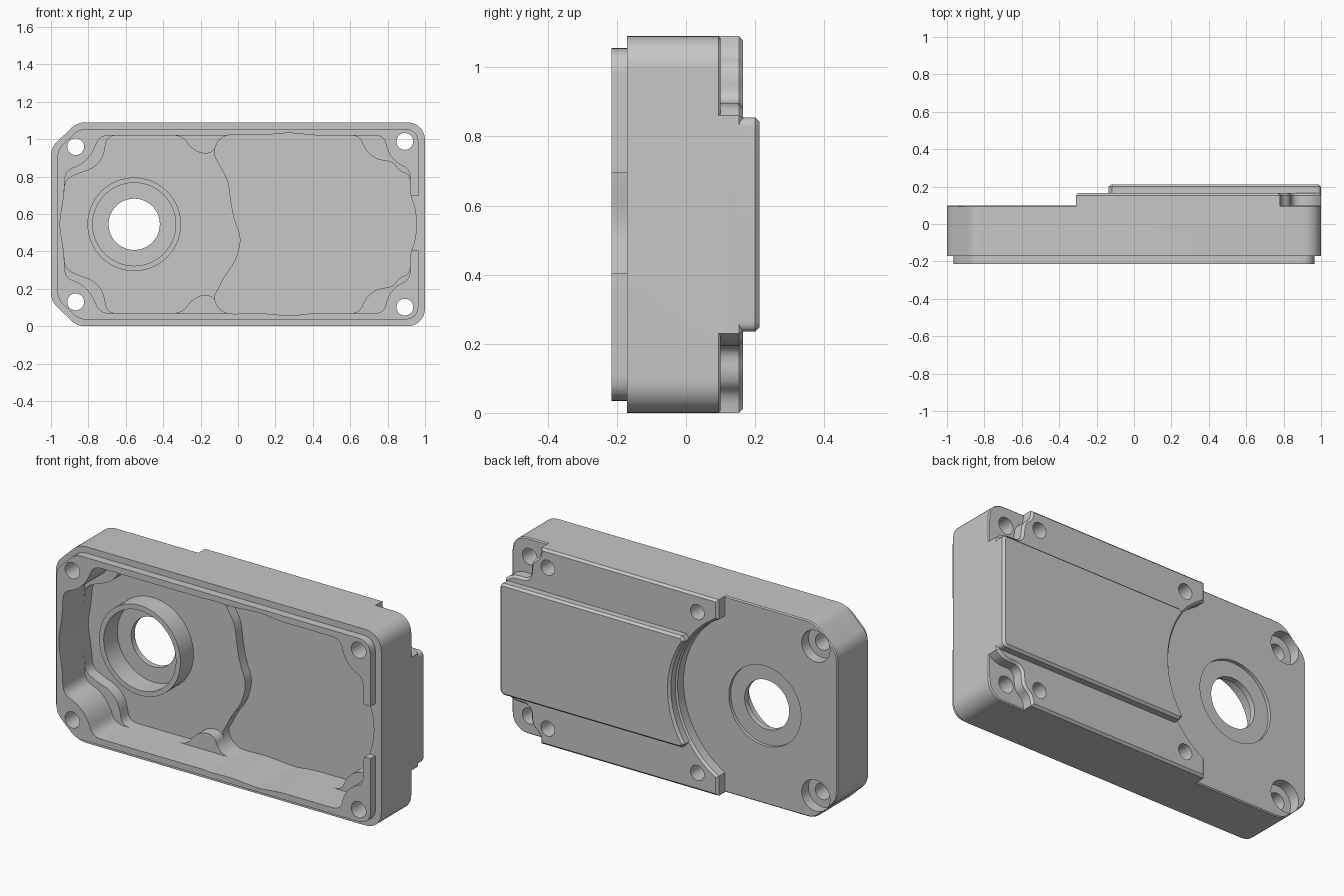
import bpy, bmesh, math
from mathutils import Vector

if bpy.data.objects.get("Cube"):
    bpy.data.objects.remove(bpy.data.objects["Cube"], do_unlink=True)

MID = 0.545  # height of the symmetry line
AXIS = (-0.555, MID)  # centre of the bearing bore

metal = bpy.data.materials.new("cast grey metal")
metal.use_nodes = True
metal.diffuse_color = (0.57, 0.57, 0.57, 1)
metal.node_tree.nodes["Principled BSDF"].inputs["Base Color"].default_value = (0.57, 0.57, 0.57, 1)


def mirrored(upper):
    """Close an upper half outline with its reflection about MID."""
    return upper + [(x, 2 * MID - z) for x, z in reversed(upper) if abs(z - MID) > 1e-4]


def rounded(points, radius, steps=6):
    """Replace every corner with a short curve."""
    out = []
    n = len(points)
    for i, p in enumerate(points):
        p = Vector(p)
        a, b = Vector(points[i - 1]) - p, Vector(points[(i + 1) % n]) - p
        s = p + a.normalized() * min(radius, a.length * 0.48)
        e = p + b.normalized() * min(radius, b.length * 0.48)
        for k in range(steps + 1):
            t = k / steps
            out.append(s * (1 - t) ** 2 + p * 2 * t * (1 - t) + e * t ** 2)
    return out


def circle(center, radius, count=48):
    return [(center[0] + radius * math.cos(math.tau * k / count),
             center[1] + radius * math.sin(math.tau * k / count)) for k in range(count)]


def prism(name, points, y0, y1, chamfer=0):
    """Extrude a counter-clockwise x-z outline along y, with an optional back chamfer."""
    bm = bmesh.new()
    rings = [[bm.verts.new((p[0], y, p[1])) for p in points] for y in (y0, y1 - chamfer)]
    bm.faces.new(rings[0])
    cap = bm.faces.new(rings[1][::-1])
    for i in range(len(points)):
        bm.faces.new((rings[0][i], rings[0][i - 1], rings[1][i - 1], rings[1][i]))
    bm.normal_update()
    if chamfer:
        bmesh.ops.inset_region(bm, faces=[cap], thickness=chamfer, use_even_offset=True)
        bmesh.ops.translate(bm, verts=cap.verts[:], vec=(0, chamfer, 0))
    mesh = bpy.data.meshes.new(name)
    bm.to_mesh(mesh)
    bm.free()
    mesh.materials.append(metal)
    obj = bpy.data.objects.new(name, mesh)
    bpy.context.collection.objects.link(obj)
    return obj


def combine(operation, tool):
    """Apply one boolean to the housing and drop the tool."""
    bpy.context.view_layer.objects.active = housing
    mod = housing.modifiers.new("shape", "BOOLEAN")
    mod.operation, mod.solver, mod.object = operation, "EXACT", tool
    bpy.ops.object.modifier_apply(modifier=mod.name)
    bpy.data.objects.remove(tool, do_unlink=True)


def cut(points, y0, y1):
    combine("DIFFERENCE", prism("cutter", points, y0, y1))


def add(points, y0, y1, chamfer=0):
    combine("UNION", prism("addition", points, y0, y1, chamfer))


def mirror_pair(x, z):
    return [(x, z), (x, 2 * MID - z)]


# Outer shell with chamfered bore end and rounded far end
shell = mirrored([(1, 1.035), (0.945, 2 * MID), (-0.86, 2 * MID), (-1, 0.955)])
housing = prism("gear_housing", rounded(shell, 0.045), -0.17, 0.10, 0.006)

# Locating lip around the open front
lip = mirrored([(0.965, 1.015), (0.925, 1.055), (-0.85, 1.055), (-0.965, 0.945)])
add(rounded(lip, 0.04), -0.215, -0.16)

# Raised back plate: arc around the bore, notched around the corner bolts
def bore_arc(radius, x_end):
    top = math.acos((x_end - AXIS[0]) / radius)
    return [(AXIS[0] + radius * math.cos(top * (1 - k / 14)),
             MID + radius * math.sin(top * (1 - k / 14))) for k in range(15)]

notch = rounded([(0.78, 1.2), (0.78, 1.04), (0.84, 1.0), (0.84, 0.895), (0.96, 0.895), (1.02, 0.84)], 0.05)
notch = [p for p in notch if p.x < 0.985 and p.y < 1.07 and p.y > 0.87]
plate = [(1, 0.86)] + [tuple(p) for p in reversed(notch)] + [(0.78, 2 * MID), (-0.31, 2 * MID)]
add(mirrored(plate + bore_arc(0.5, -0.31)), 0.07, 0.165, 0.012)

# Upper cover panel on the plate
panel = rounded([(0.9, 0.855), (1, 0.855), (1, 0.7)], 0.03)[7:14]
panel = [tuple(p) for p in reversed(panel)] + [(-0.118, 0.855)] + bore_arc(0.508, -0.135)
add(mirrored(panel), 0.12, 0.212, 0.012)

# Front cavity: slim corner bosses near the rim, wide bosses below
right_side = [(0.957, MID), (0.945, 0.64), (0.92, 0.7)]
left_side = [(-0.93, 0.7), (-0.955, MID)]
slim = right_side + [(0.92, 0.84), (0.85, 0.87), (0.8, 0.93), (0.78, 1.02),
                     (-0.74, 1.02), (-0.78, 0.92), (-0.84, 0.86), (-0.925, 0.83)] + left_side
right_wall = right_side + [(0.92, 0.81), (0.86, 0.83), (0.83, 0.88), (0.74, 0.89),
                           (0.68, 0.94), (0.65, 1.02), (0.4, 1.02), (0.28, 1.035), (0.12, 1.02),
                           (-0.06, 1.025), (-0.11, 0.99), (-0.13, 0.93)]
wide = right_wall + [(-0.19, 0.92), (-0.25, 0.95), (-0.3, 1.02), (-0.7, 1.02),
                     (-0.72, 0.9), (-0.78, 0.84), (-0.86, 0.815), (-0.925, 0.78)] + left_side
cut(rounded(mirrored(slim), 0.05), -0.4, -0.02)
cut(rounded(mirrored(wide), 0.05), -0.3, 0.045)

# Deeper pocket with a wavy edge
wave = [(-0.11, 0.88), (-0.05, 0.78), (-0.04, 0.68), (-0.02, 0.57),
        (0.02, 0.47), (-0.01, 0.35), (-0.07, 0.27), (-0.11, 0.19)]
lower_wall = [(x, 2 * MID - z) for x, z in reversed(right_wall[1:])]
cut(rounded(right_wall + wave + lower_wall, 0.05), -0.25, 0.1)

# Gap in the lip at the far end
cut([(0.9, 0.405), (1.1, 0.405), (1.1, 0.695), (0.9, 0.695)], -0.5, -0.17)

# Bearing seat, shaft bore and shallow back recess
add(circle(AXIS, 0.25, 64), -0.07, 0.07)
cut(circle(AXIS, 0.222, 64), -0.2, 0.05)
cut(circle(AXIS, 0.222, 64), 0.082, 0.3)
cut(circle(AXIS, 0.137, 64), -0.3, 0.3)

# Corner bolt holes, counterbored at the bore end
for x, z in mirror_pair(-0.868, 0.96):
    cut(circle((x, z), 0.045, 32), -0.4, 0.4)
    cut(circle((x, z), 0.087, 32), 0.04, 0.3)
for x, z in mirror_pair(0.892, 0.988):
    cut(circle((x, z), 0.045, 32), -0.4, 0.4)

# Blind screw holes in the plate
for x in (-0.185, 0.735):
    for spot in mirror_pair(x, 0.992):
        cut(circle(spot, 0.042, 24), 0.03, 0.3)

# Smooth curved walls, crisp edges
bpy.ops.object.select_all(action="DESELECT")
housing.select_set(True)
bpy.context.view_layer.objects.active = housing
bpy.ops.object.shade_smooth_by_angle(angle=math.radians(28))
